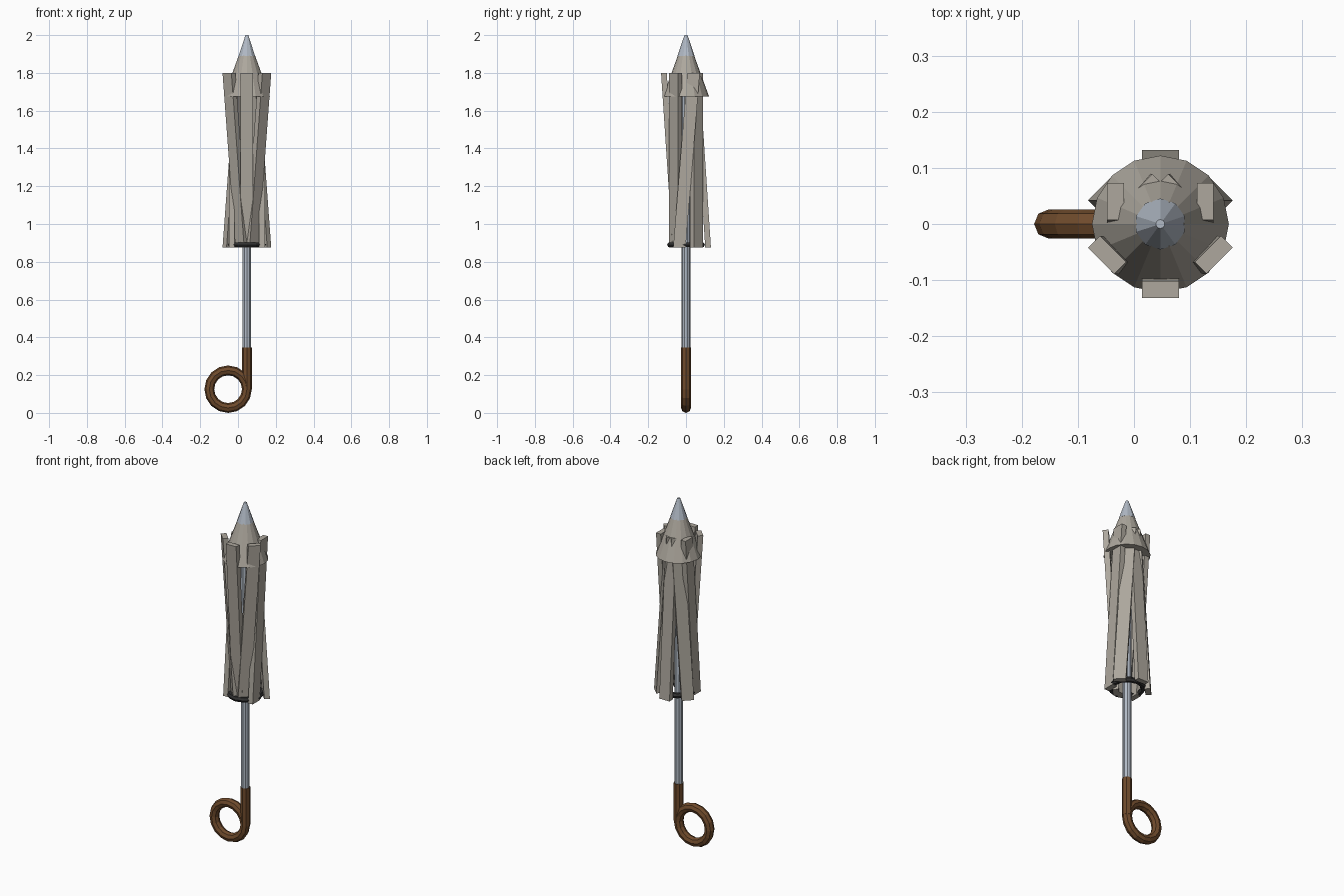
import bpy, bmesh, math
from mathutils import Vector, Matrix

cube = bpy.data.objects.get("Cube")
if cube:
    bpy.data.objects.remove(cube)

AXIS = 0.047  # x of the shaft


def material(name, rgb):
    m = bpy.data.materials.new(name)
    m.use_nodes = True
    m.diffuse_color = (*rgb, 1)
    m.node_tree.nodes["Principled BSDF"].inputs["Base Color"].default_value = (*rgb, 1)
    return m


fabric = material("grey beige fabric", (0.42, 0.39, 0.34))
steel = material("blue grey steel", (0.44, 0.49, 0.56))
wood = material("brown wood", (0.16, 0.07, 0.025))
black = material("dark band", (0.03, 0.03, 0.03))


def finish(ob, name, mat):
    ob.name = name
    ob.data.materials.append(mat)
    return ob


def tapered(name, mat, r1, r2, z1, z2, sides):
    bpy.ops.mesh.primitive_cone_add(vertices=sides, radius1=r1, radius2=r2, depth=z2 - z1,
                                    location=(AXIS, 0, (z1 + z2) / 2))
    return finish(bpy.context.object, name, mat)


def ring(name, mat, major, minor, loc, rot, seg, sides):
    bpy.ops.mesh.primitive_torus_add(major_radius=major, minor_radius=minor, major_segments=seg,
                                     minor_segments=sides, location=loc, rotation=rot)
    return finish(bpy.context.object, name, mat)


def slat(name, top, bottom, angle):
    """Leaning folded panel: a cube sheared between its top and bottom centres."""
    bm = bmesh.new()
    bmesh.ops.create_cube(bm, size=1)
    turn = Matrix.Rotation(math.radians(angle), 3, 'Z')
    for v in bm.verts:
        up = v.co.z > 0
        x, y = top if up else bottom
        offset = turn @ Vector((v.co.x * 0.066, v.co.y * 0.03, 0))
        v.co = Vector((AXIS + x, y, 1.8 if up else 0.875)) + offset
    me = bpy.data.meshes.new(name)
    bm.to_mesh(me)
    bm.free()
    ob = bpy.data.objects.new(name, me)
    bpy.context.collection.objects.link(ob)
    finish(ob, name, fabric)


# Handle, shaft and pointed cap
ring("handle_ring", wood, 0.0995, 0.026, (AXIS - 0.0995, 0, 0.1255), (math.pi / 2, 0, 0), 16, 8)
tapered("handle_grip", wood, 0.027, 0.027, 0.125, 0.345, 8)
tapered("shaft", steel, 0.023, 0.023, 0.33, 1.85, 10)
tapered("fabric_cap", fabric, 0.122, 0.042, 1.675, 1.895, 16)
tapered("metal_tip", steel, 0.0455, 0.008, 1.89, 2.0, 10)

# Dark band holding the folded panels
ring("tie_band", black, 0.085, 0.015, (AXIS, 0, 0.89), (0, 0, 0), 12, 6)

# Folded canopy panels
slat("front_panel", (0, -0.117), (0, -0.056), 0)
slat("back_panel", (0, 0.056), (0, 0.117), 0)
for side, s in (("left", 1), ("right", -1)):
    slat(side + "_front_panel", (s * 0.095, -0.055), (s * 0.027, -0.055), s * 45)
    slat(side + "_panel", (s * 0.08, 0.04), (s * 0.08, -0.035), 90)
    slat(side + "_back_panel", (s * 0.027, 0.055), (s * 0.095, 0.055), -s * 45)
